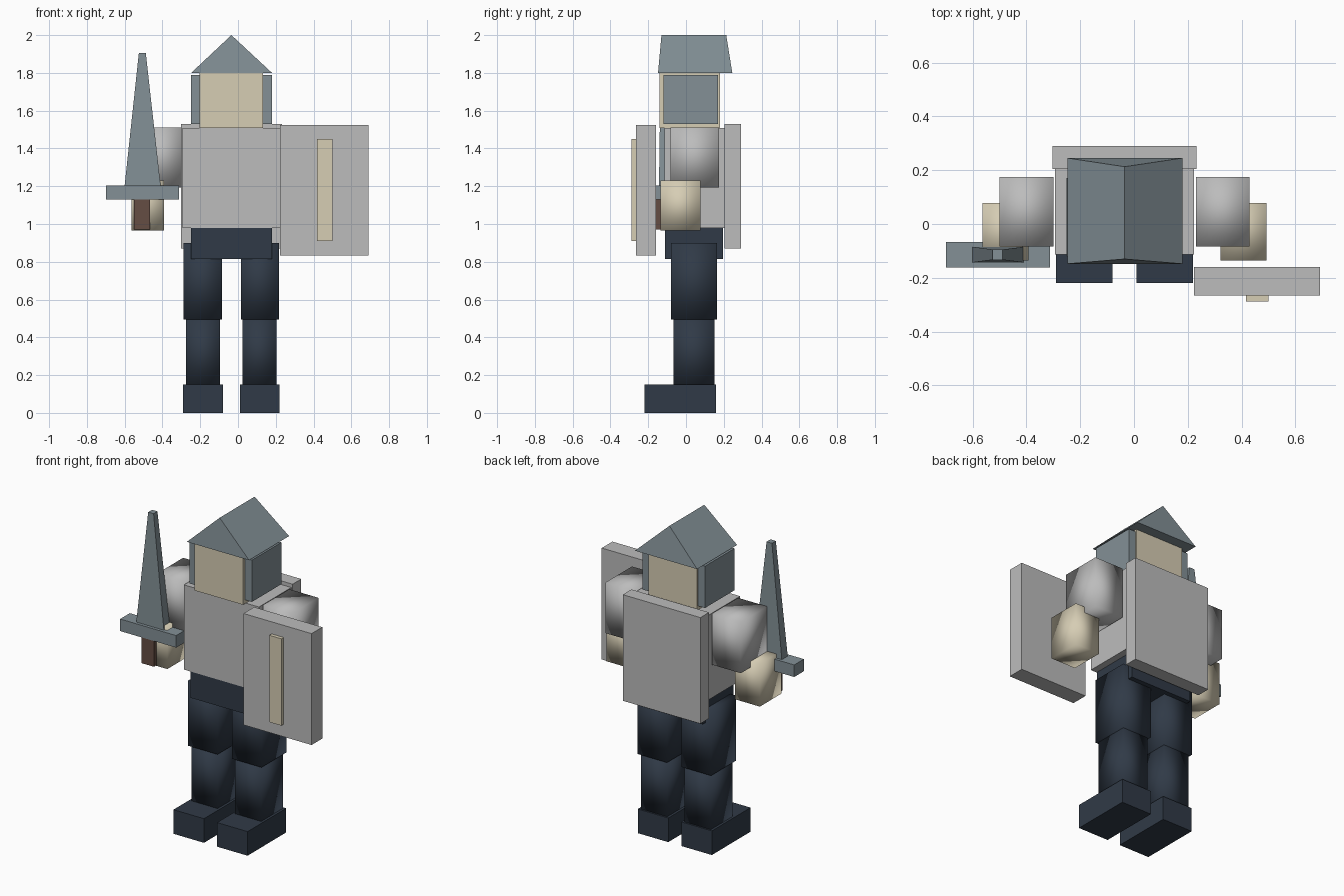
import bpy, bmesh

if "Cube" in bpy.data.objects:
    bpy.data.objects.remove(bpy.data.objects["Cube"])


def material(name, rgb):
    def lin(v):
        v /= 255
        return v / 12.92 if v <= 0.04045 else ((v + 0.055) / 1.055) ** 2.4
    m = bpy.data.materials.new(name)
    m.diffuse_color = (*[lin(v) for v in rgb], 1)
    m.use_nodes = True
    m.node_tree.nodes["Principled BSDF"].inputs["Base Color"].default_value = m.diffuse_color
    return m


GREY = material("light_grey", (188, 188, 188))
CREAM = material("cream", (214, 205, 180))
NAVY = material("navy", (48, 58, 71))
STEEL = material("steel_blue", (131, 144, 150))
BROWN = material("grip_brown", (101, 77, 67))


def block(name, mat, x, y, z, top=None, smooth=False):
    """Box from (min, max) ranges; top = ((x0, x1), (y0, y1)) tapers the upper face."""
    tx, ty = top or (x, y)
    bm = bmesh.new()
    bmesh.ops.create_cube(bm, size=1)
    for v in bm.verts:
        up = v.co.z > 0
        rx, ry = (tx, ty) if up else (x, y)
        v.co = (rx[v.co.x > 0], ry[v.co.y > 0], z[up])
    # a zero-width top becomes a ridge
    bmesh.ops.remove_doubles(bm, verts=bm.verts[:], dist=0.0001)
    bmesh.ops.recalc_face_normals(bm, faces=bm.faces[:])
    for f in bm.faces:
        f.smooth = smooth
    me = bpy.data.meshes.new(name)
    bm.to_mesh(me)
    bm.free()
    me.materials.append(mat)
    ob = bpy.data.objects.new(name, me)
    bpy.context.collection.objects.link(ob)
    return ob


MID = -0.035  # centre line of the body


def pair(name, mat, inner, outer, y, z, smooth=False):
    """Two blocks mirrored about the body centre line."""
    block(name + "_left", mat, (MID + inner, MID + outer), y, z, smooth=smooth)
    block(name + "_right", mat, (MID - outer, MID - inner), y, z, smooth=smooth)


# Legs and feet
pair("foot", NAVY, 0.045, 0.255, (-0.22, 0.16), (0, 0.15))
pair("shin", NAVY, 0.06, 0.24, (-0.065, 0.15), (0.15, 0.495), True)
pair("thigh", NAVY, 0.05, 0.253, (-0.08, 0.165), (0.495, 0.90), True)

# Body
block("hips", NAVY, (-0.25, 0.18), (-0.11, 0.195), (0.815, 0.98))
block("torso", GREY, (-0.293, 0.223), (-0.113, 0.205), (0.98, 1.507))
block("back_plate", GREY, (-0.302, 0.232), (0.205, 0.29), (0.87, 1.53))

# Arms
pair("upper_arm", GREY, 0.265, 0.465, (-0.083, 0.175), (1.193, 1.51), True)
pair("forearm", CREAM, 0.357, 0.528, (-0.135, 0.078), (0.965, 1.23), True)

# Head and helmet
block("head", CREAM, (-0.203, 0.133), (-0.14, 0.18), (1.507, 1.80))
pair("helmet_cheek", STEEL, 0.168, 0.215, (-0.12, 0.17), (1.53, 1.79))
block("helmet_roof", STEEL, (-0.248, 0.18), (-0.148, 0.245), (1.80, 2.0),
      top=((MID, MID), (-0.13, 0.213)))

# Sword
block("sword_grip", BROWN, (-0.55, -0.465), (-0.162, -0.075), (0.97, 1.13))
block("sword_guard", STEEL, (-0.698, -0.312), (-0.162, -0.067), (1.13, 1.205))
block("sword_blade", STEEL, (-0.60, -0.41), (-0.143, -0.085), (1.205, 1.905),
      top=((-0.525, -0.488), (-0.133, -0.095)))

# Shield
block("shield", GREY, (0.223, 0.692), (-0.265, -0.16), (0.832, 1.525))
block("shield_stripe", CREAM, (0.417, 0.50), (-0.288, -0.265), (0.91, 1.45))
